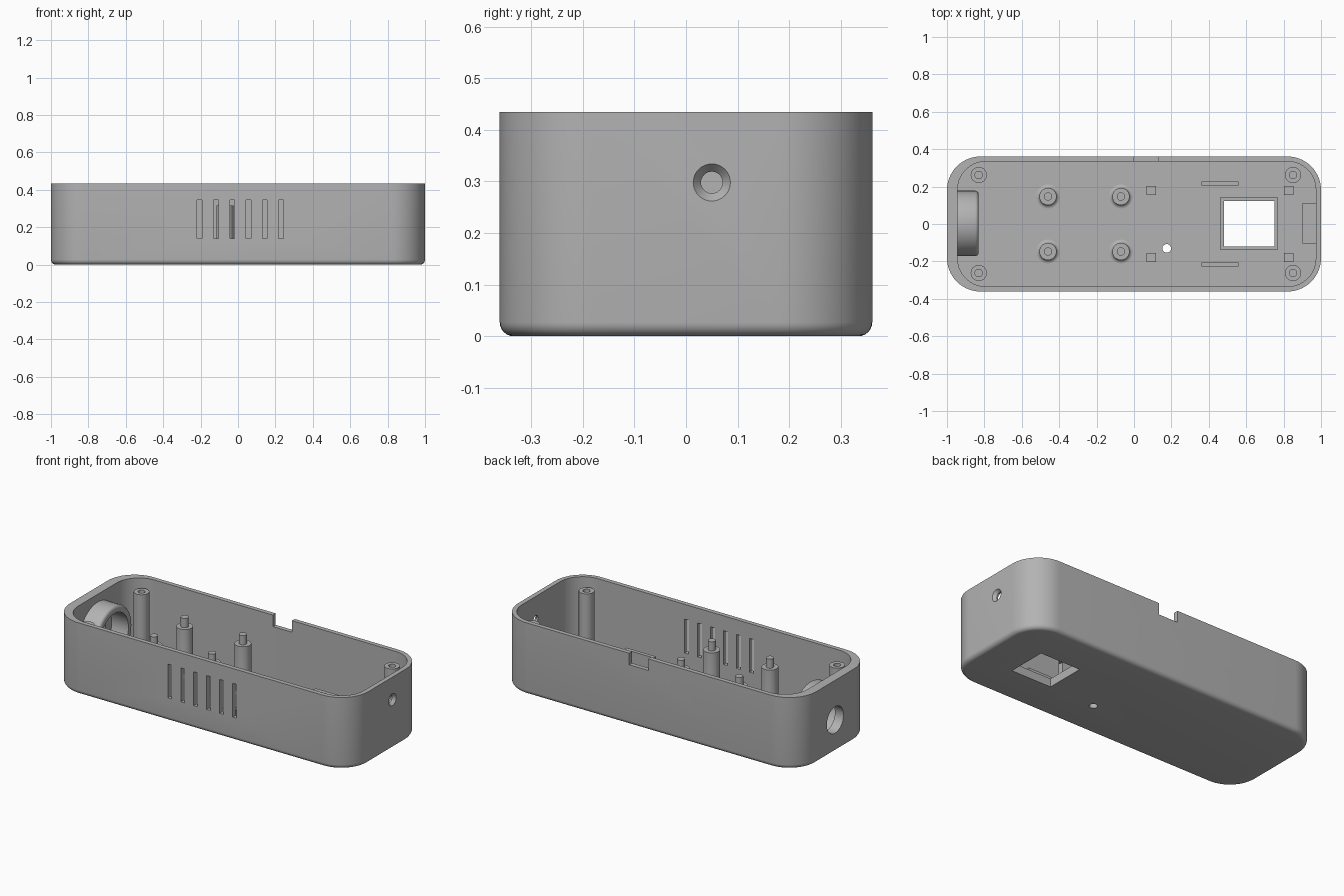
import bpy, bmesh, math
from mathutils import Matrix

if "Cube" in bpy.data.objects:
    bpy.data.objects.remove(bpy.data.objects["Cube"], do_unlink=True)

grey = bpy.data.materials.new("matte grey plastic")
grey.use_nodes = True
colour = (0.45, 0.45, 0.45, 1)
grey.diffuse_color = colour
grey.node_tree.nodes["Principled BSDF"].inputs["Base Color"].default_value = colour

HEIGHT, FLOOR = 0.435, 0.03


def finish(name, bm):
    """Turn a bmesh into a named grey object."""
    bmesh.ops.recalc_face_normals(bm, faces=bm.faces)
    mesh = bpy.data.meshes.new(name)
    bm.to_mesh(mesh)
    bm.free()
    mesh.materials.append(grey)
    ob = bpy.data.objects.new(name, mesh)
    bpy.context.scene.collection.objects.link(ob)
    return ob


def smooth(ob):
    bpy.ops.object.select_all(action="DESELECT")
    ob.select_set(True)
    bpy.context.view_layer.objects.active = ob
    bpy.ops.object.shade_smooth_by_angle(angle=math.radians(35))


def box(name, x0, x1, y0, y1, z0, z1):
    bm = bmesh.new()
    size = Matrix.Diagonal((x1 - x0, y1 - y0, z1 - z0, 1))
    place = Matrix.Translation(((x0 + x1) / 2, (y0 + y1) / 2, (z0 + z1) / 2))
    bmesh.ops.create_cube(bm, size=1, matrix=place @ size)
    return finish(name, bm)


def lathe(name, profile, loc, along_x=False, steps=40):
    """Spin (radius, height) points about z, or about x if asked."""
    bm = bmesh.new()
    verts = [bm.verts.new((r, 0, h)) for r, h in profile]
    edges = [bm.edges.new(pair) for pair in zip(verts, verts[1:])]
    bmesh.ops.spin(bm, geom=verts + edges, cent=(0, 0, 0), axis=(0, 0, 1),
                   angle=math.tau, steps=steps)
    bmesh.ops.remove_doubles(bm, verts=bm.verts, dist=1e-5)
    turn = Matrix.Rotation(math.pi / 2, 4, "Y") if along_x else Matrix()
    bmesh.ops.transform(bm, matrix=Matrix.Translation(loc) @ turn, verts=bm.verts)
    return finish(name, bm)


def rounded_tub(name, x0, x1, y, radius, levels, steps=14):
    """Loft rounded rectangles through (inset, height) levels."""
    bm = bmesh.new()
    rings = []
    for inset, z in levels:
        ring = []
        for quarter in range(4):
            cx = x1 - radius if quarter in (0, 3) else x0 + radius
            cy = y - radius if quarter < 2 else radius - y
            for i in range(steps + 1):
                a = (quarter + i / steps) * math.pi / 2
                r = radius - inset
                ring.append(bm.verts.new((cx + r * math.cos(a), cy + r * math.sin(a), z)))
        rings.append(ring)
    for low, high in zip(rings, rings[1:]):
        for i in range(len(low)):
            j = (i + 1) % len(low)
            bm.faces.new((low[i], low[j], high[j], high[i]))
    bm.faces.new(rings[0])
    bm.faces.new(rings[-1])
    return finish(name, bm)


def cut(ob, cutters):
    """Subtract the cutters for good and remove them."""
    for cutter in cutters:
        cutter.hide_render = True
        mod = ob.modifiers.new("cut", "BOOLEAN")
        mod.operation, mod.solver, mod.object = "DIFFERENCE", "EXACT", cutter
    bpy.context.view_layer.update()
    graph = bpy.context.evaluated_depsgraph_get()
    mesh = bpy.data.meshes.new_from_object(ob.evaluated_get(graph))
    ob.modifiers.clear()
    ob.data = mesh
    for cutter in cutters:
        bpy.data.objects.remove(cutter, do_unlink=True)


# Outer case with a filleted bottom edge
FILLET = 0.027
levels = []
for i in range(7):
    t = i / 6 * math.pi / 2
    levels.append((FILLET * (1 - math.sin(t)), FILLET * (1 - math.cos(t))))
case = rounded_tub("case_shell", -1, 1, 0.361, 0.18, levels + [(0, HEIGHT)])

# Cavity, cable notch, display window and floor hole
cutters = [
    rounded_tub("cavity", -0.943, 0.972, 0.334, 0.15, [(0, FLOOR), (0, 0.6)]),
    box("notch", 0, 0.128, 0.3, 0.5, 0.365, 0.6),
    box("window", 0.482, 0.75, -0.12, 0.122, -0.1, 0.1),
    lathe("floor_hole", [(0, -0.1), (0.023, -0.1), (0.023, 0.1), (0, 0.1)], (0.175, -0.13, 0)),
]
# Countersunk hole in one end, round opening in the other
cutters.append(lathe("end_hole",
                     [(0, -0.1), (0.021, -0.1), (0.021, -0.018), (0.036, 0), (0.036, 0.1), (0, 0.1)],
                     (1, 0.05, 0.298), True))
cutters.append(lathe("round_opening", [(0, -0.1), (0.08, -0.1), (0.08, 0.1), (0, 0.1)],
                     (-1, 0, 0.195), True))
# Front vent slots
for i in range(6):
    x = -0.205 + i * 0.087
    cutters.append(box("slot", x - 0.013, x + 0.013, -0.5, -0.3, 0.14, 0.345))
cut(case, cutters)
smooth(case)

# Raised frame round the display window
frame = box("window_frame", 0.46, 0.77, -0.137, 0.143, FLOOR - 0.005, 0.05)
cut(frame, [box("frame_hole", 0.482, 0.75, -0.12, 0.122, 0, 0.1)])

# Parts mirrored front to back
BASE = FLOOR - 0.005
for side, word in ((-1, "front"), (1, "back")):
    # Screw bosses with blind holes
    for x, end in ((-0.83, "right"), (0.85, "left")):
        smooth(lathe(f"screw_boss_{word}_{end}",
                     [(0, BASE), (0.043, BASE), (0.043, 0.383), (0.02, 0.383), (0.02, 0.2), (0, 0.2)],
                     (x, side * 0.262, 0), steps=32))
    # Flared board posts with locating pins
    for x, end in ((-0.46, "outer"), (-0.07, "inner")):
        flare = [(0.064 - 0.018 * math.sin(i * math.pi / 8),
                  FLOOR + 0.018 * (1 - math.cos(i * math.pi / 8))) for i in range(5)]
        smooth(lathe(f"board_post_{word}_{end}",
                     [(0, BASE), (0.064, BASE)] + flare +
                     [(0.046, 0.317), (0.022, 0.317), (0.022, 0.373), (0, 0.373)],
                     (x, side * 0.147, 0), steps=32))
    # Square display pegs
    for x, end in ((0.092, "inner"), (0.828, "outer")):
        box(f"display_peg_{word}_{end}", x - 0.025, x + 0.025,
            side * 0.178 - 0.024, side * 0.178 + 0.024, BASE, 0.09)
    # Thin display rails
    box(f"display_rail_{word}", 0.36, 0.56, side * 0.217 - 0.011, side * 0.217 + 0.011, BASE, 0.128)

# Low block against the end wall
box("end_block", 0.9, 0.975, -0.105, 0.113, BASE, 0.1)

# Collar behind the round opening, with a softened outer lip
lip = [(0.157 + 0.018 * math.cos(i * math.pi / 8), 0.097 + 0.018 * math.sin(i * math.pi / 8))
       for i in range(5)]
smooth(lathe("opening_collar", [(0.135, 0), (0.175, 0)] + lip + [(0.135, 0.115), (0.135, 0)],
             (-0.946, 0.003, 0.213), True, 56))
